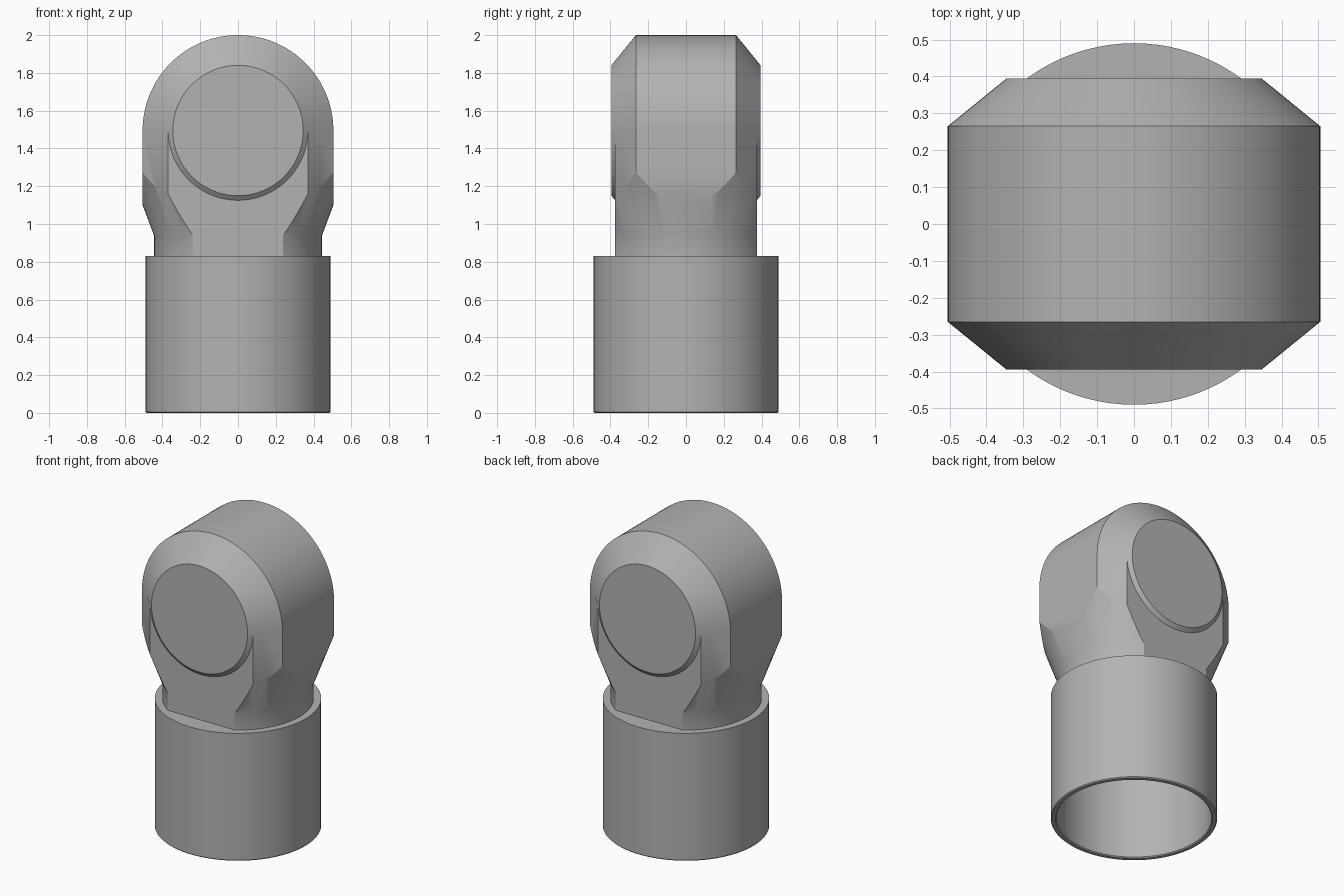
import bpy, bmesh, math
from mathutils import Matrix, Vector

cube = bpy.data.objects.get("Cube")
if cube:
    bpy.data.objects.remove(cube, do_unlink=True)

grey = bpy.data.materials.new("plain grey")
grey.use_nodes = True
grey.diffuse_color = (0.45, 0.45, 0.45, 1)
grey.node_tree.nodes["Principled BSDF"].inputs["Base Color"].default_value = grey.diffuse_color


def finish(name, bm, matrix=Matrix()):
    bmesh.ops.remove_doubles(bm, verts=bm.verts, dist=1e-5)
    bmesh.ops.transform(bm, matrix=matrix, verts=bm.verts)
    bmesh.ops.recalc_face_normals(bm, faces=bm.faces)
    mesh = bpy.data.meshes.new(name)
    bm.to_mesh(mesh)
    bm.free()
    mesh.materials.append(grey)
    obj = bpy.data.objects.new(name, mesh)
    bpy.context.collection.objects.link(obj)
    return obj


def lathe(name, profile, steps=96, matrix=Matrix()):
    """Turn (radius, height) points about z; both ends are closed with flat caps."""
    bm = bmesh.new()
    rings = [[bm.verts.new((r * math.cos(i * math.tau / steps), r * math.sin(i * math.tau / steps), z))
              for i in range(steps)] for r, z in profile]
    for low, high in zip(rings, rings[1:]):
        for i in range(steps):
            j = (i + 1) % steps
            bm.faces.new((low[i], low[j], high[j], high[i]))
    bm.faces.new(rings[0])
    bm.faces.new(rings[-1])
    return finish(name, bm, matrix)


def prism(name, outline, bottom, top):
    bm = bmesh.new()
    base = bm.faces.new([bm.verts.new((x, y, bottom)) for x, y in outline])
    side = bmesh.ops.extrude_face_region(bm, geom=[base])["geom"]
    moved = [v for v in side if isinstance(v, bmesh.types.BMVert)]
    bmesh.ops.translate(bm, verts=moved, vec=Vector((0, 0, top - bottom)))
    return finish(name, bm)


def combine(obj, other, operation):
    mod = obj.modifiers.new(operation.lower(), 'BOOLEAN')
    mod.operation, mod.solver, mod.object = operation, 'EXACT', other
    bpy.context.view_layer.objects.active = obj
    bpy.ops.object.modifier_apply(modifier=mod.name)
    bpy.data.objects.remove(other, do_unlink=True)


def smooth(obj):
    bpy.ops.object.select_all(action='DESELECT')
    obj.select_set(True)
    bpy.context.view_layer.objects.active = obj
    bpy.ops.object.shade_smooth_by_angle(angle=math.radians(25))


# Socket: tube open at the bottom, closed at the top
socket = lathe("socket", [(0.49, 0.83), (0.49, 0.006), (0.484, 0), (0.463, 0), (0.457, 0.006), (0.457, 0.75)])
smooth(socket)

# Eye head: short drum lying front to back, with chamfered rims
centre = 1.495
rim = [(0.505, 0.265), (0.425, 0.33), (0.345, 0.395)]
head = lathe("eye_head", [(r, -y) for r, y in reversed(rim)] + rim, 128,
             Matrix.Translation((0, 0, centre)) @ Matrix.Rotation(math.pi / 2, 4, 'X'))

# Neck: straight drop of the head section with flat front and back, trimmed by a flared shank
quarter = [(0.505, 0.265), (0.425, 0.33), (0.37, 0.375)]
half = quarter + [(-x, y) for x, y in reversed(quarter)]
neck = prism("neck", half + [(-x, -y) for x, y in half], 0.8, centre)
flare = lathe("flare", [(0.445, 0.78), (0.445, 0.94), (0.7, 1.62)])
combine(neck, flare, 'INTERSECT')
combine(head, neck, 'UNION')
smooth(head)
